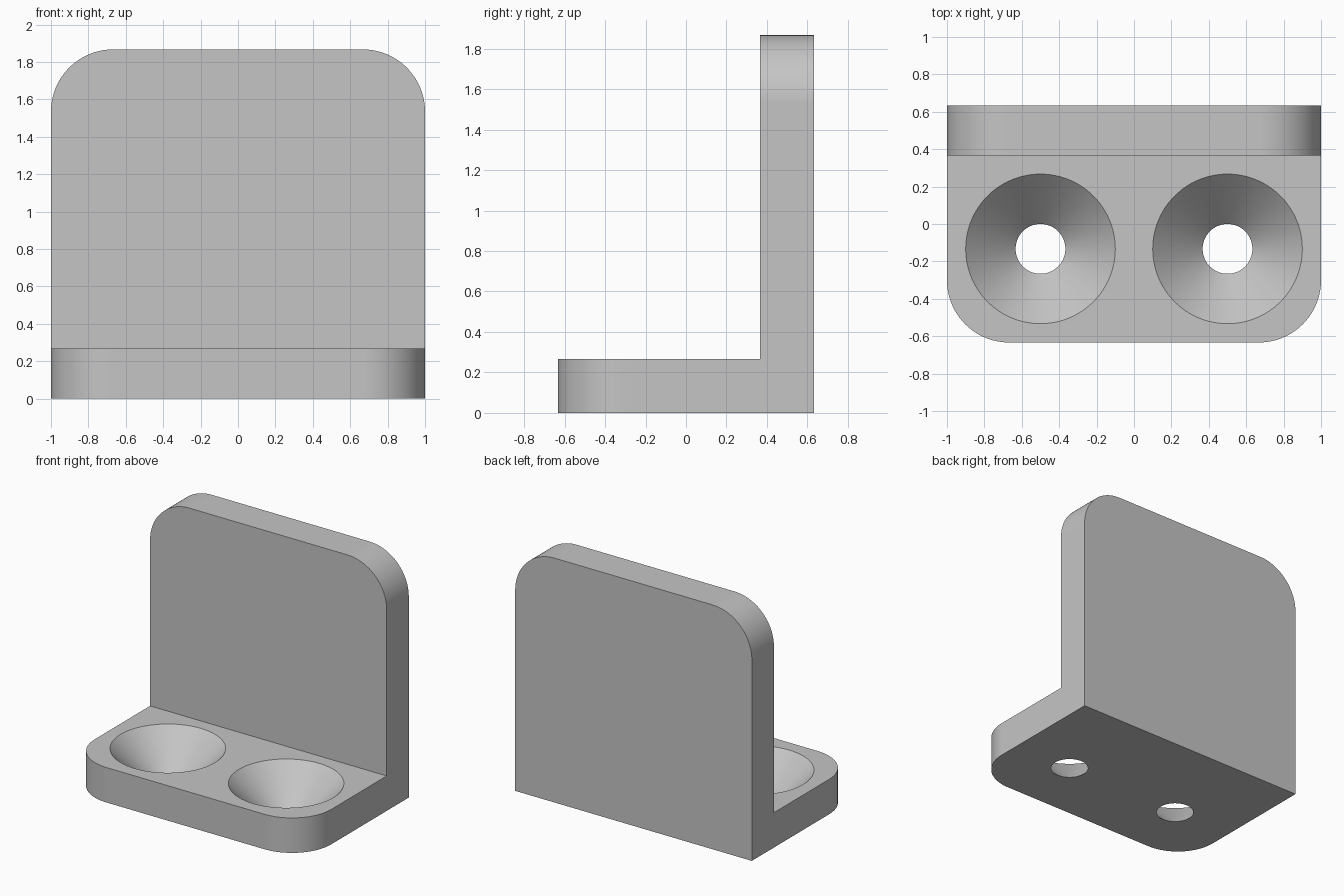
import bpy
import bmesh
import math

WIDTH, DEPTH, HEIGHT = 2.0, 1.267, 1.867
THICK = 0.267        # thickness of both plates
CORNER = 0.333       # rounded corner radius
HOLE_X, HOLE_Y, HOLE_R = 0.5, -0.133, 0.133

cube = bpy.data.objects.get("Cube")
if cube:
    bpy.data.objects.remove(cube, do_unlink=True)

# Material
grey = bpy.data.materials.new("light grey")
grey.use_nodes = True
colour = (0.56, 0.56, 0.56, 1.0)
grey.diffuse_color = colour
grey.node_tree.nodes["Principled BSDF"].inputs["Base Color"].default_value = colour


def add_object(name, bm):
    bmesh.ops.recalc_face_normals(bm, faces=bm.faces)
    mesh = bpy.data.meshes.new(name)
    bm.to_mesh(mesh)
    bm.free()
    mesh.materials.append(grey)
    obj = bpy.data.objects.new(name, mesh)
    bpy.context.collection.objects.link(obj)
    return obj


# L-shaped body: side profile extruded across the width
front, back = -DEPTH / 2, DEPTH / 2
profile = [(front, 0), (back, 0), (back, HEIGHT), (back - THICK, HEIGHT),
           (back - THICK, THICK), (front, THICK)]
bm = bmesh.new()
side = bm.faces.new([bm.verts.new((-WIDTH / 2, y, z)) for y, z in profile])
extruded = bmesh.ops.extrude_face_region(bm, geom=[side])["geom"]
bmesh.ops.translate(bm, vec=(WIDTH, 0, 0),
                    verts=[v for v in extruded if isinstance(v, bmesh.types.BMVert)])
bmesh.ops.recalc_face_normals(bm, faces=bm.faces)


# Round the front corners of the base and the top corners of the upright
def is_corner(edge):
    a, b = (v.co for v in edge.verts)
    across = abs(a.x - b.x) > 0.01
    at_front = max(a.y, b.y) < front + 0.01
    at_top = min(a.z, b.z) > HEIGHT - 0.01
    return not across and (at_front or at_top)


bmesh.ops.bevel(bm, geom=[e for e in bm.edges if is_corner(e)], offset=CORNER,
                offset_type='OFFSET', segments=24, profile=0.5, affect='EDGES')
bracket = add_object("angle_bracket", bm)

# Countersunk screw holes: 45 degree cones through the base
MARGIN = 0.03
cutters = []
for label, x in (("left", HOLE_X), ("right", -HOLE_X)):
    bm = bmesh.new()
    bmesh.ops.create_cone(bm, cap_ends=True, segments=96,
                          radius1=HOLE_R - MARGIN, radius2=HOLE_R + THICK + MARGIN,
                          depth=THICK + 2 * MARGIN)
    bmesh.ops.translate(bm, verts=bm.verts, vec=(x, HOLE_Y, THICK / 2))
    cutter = add_object(label + "_hole_cutter", bm)
    cutter.hide_render = True
    cut = bracket.modifiers.new(label + "_hole", 'BOOLEAN')
    cut.operation = 'DIFFERENCE'
    cut.solver = 'EXACT'
    cut.object = cutter
    cutters.append(cutter)

bpy.ops.object.select_all(action='DESELECT')
bracket.select_set(True)
bpy.context.view_layer.objects.active = bracket
for modifier in list(bracket.modifiers):
    bpy.ops.object.modifier_apply(modifier=modifier.name)
for cutter in cutters:
    bpy.data.objects.remove(cutter, do_unlink=True)

# Smooth curved walls, crisp edges, flat plates
bpy.ops.object.shade_smooth_by_angle(angle=math.radians(30))
weighted = bracket.modifiers.new("flat_plates", 'WEIGHTED_NORMAL')
weighted.keep_sharp = True
